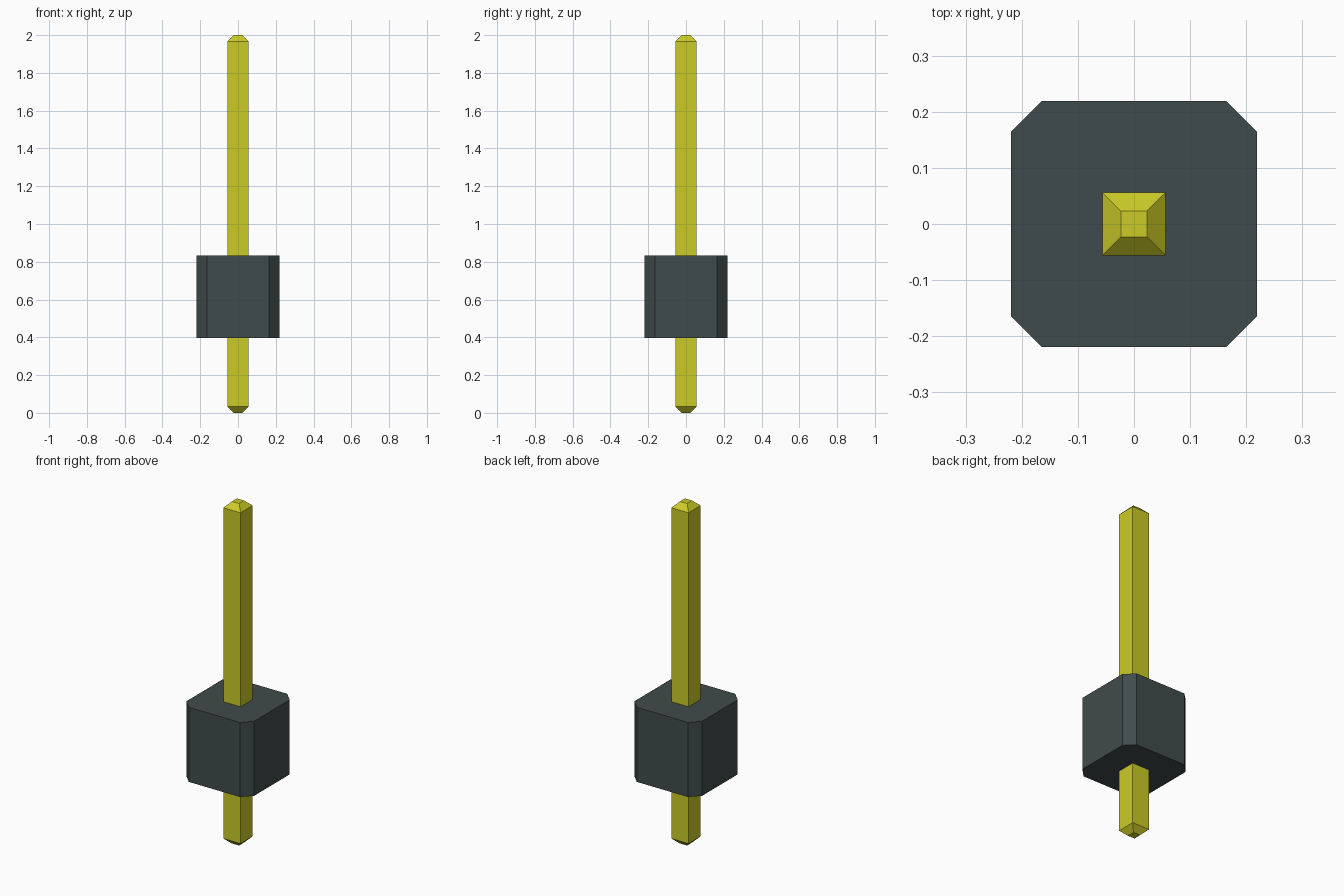
import bpy
import bmesh

if "Cube" in bpy.data.objects:
    bpy.data.objects.remove(bpy.data.objects["Cube"], do_unlink=True)


def make_material(name, rgb):
    mat = bpy.data.materials.new(name)
    mat.use_nodes = True
    colour = (*rgb, 1.0)
    mat.diffuse_color = colour
    shader = next(n for n in mat.node_tree.nodes if n.type == 'BSDF_PRINCIPLED')
    shader.inputs["Base Color"].default_value = colour
    return mat


def square(h):
    return [(-h, -h), (h, -h), (h, h), (-h, h)]


def cut_square(h, c):
    """Square outline with its corners cut off, counter-clockwise."""
    k = h - c
    return [(-k, -h), (k, -h), (h, -k), (h, k),
            (k, h), (-k, h), (-h, k), (-h, -k)]


def loft(name, sections, mat):
    """Join stacked (z, outline) sections into a closed flat-faced solid."""
    bm = bmesh.new()
    rings = [[bm.verts.new((x, y, z)) for x, y in outline]
             for z, outline in sections]
    bm.faces.new(rings[0][::-1])
    bm.faces.new(rings[-1])
    for low, high in zip(rings, rings[1:]):
        n = len(low)
        for i in range(n):
            j = (i + 1) % n
            bm.faces.new((low[i], low[j], high[j], high[i]))
    mesh = bpy.data.meshes.new(name)
    bm.to_mesh(mesh)
    bm.free()
    mesh.materials.append(mat)
    obj = bpy.data.objects.new(name, mesh)
    bpy.context.collection.objects.link(obj)
    return obj


gold = make_material("yellow metal", (0.60, 0.60, 0.021))
plastic = make_material("dark plastic", (0.051, 0.070, 0.070))

# Square pin with tapered ends
PIN, TIP, TAPER = 0.056, 0.023, 0.033
loft("pin", [(0.0, square(TIP)), (TAPER, square(PIN)),
             (2.0 - TAPER, square(PIN)), (2.0, square(TIP))], gold)

# Housing block with cut vertical corners
block = cut_square(0.219, 0.054)
loft("housing", [(0.397, block), (0.833, block)], plastic)
